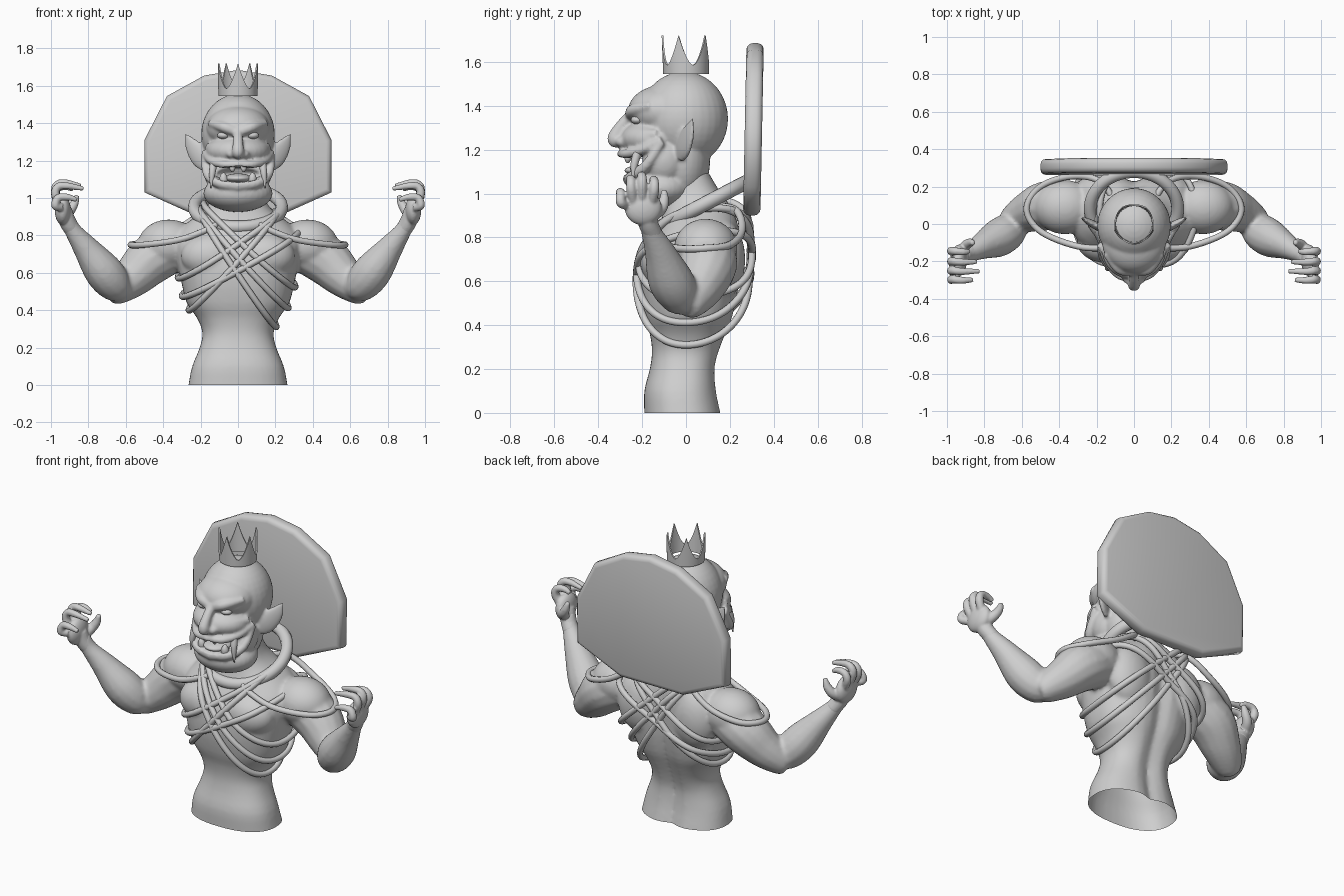
import bpy, bmesh, math
from mathutils import Vector, Matrix
from mathutils.bvhtree import BVHTree

cube = bpy.data.objects.get("Cube")
if cube:
    bpy.data.objects.remove(cube)

clay = bpy.data.materials.new("grey_clay")
clay.use_nodes = True
clay.diffuse_color = (0.62, 0.62, 0.62, 1)
for node in clay.node_tree.nodes:
    if node.type == 'BSDF_PRINCIPLED':
        node.inputs["Base Color"].default_value = clay.diffuse_color


def spline(keys, n=5):
    """Smooth curve through the keys, in any number of dimensions."""
    k = [Vector(p) for p in keys]
    p = [k[0] * 2 - k[1]] + k + [k[-1] * 2 - k[-2]]
    out = []
    for i in range(1, len(p) - 2):
        a, b, c, d = p[i - 1:i + 3]
        for j in range(n):
            t = j / n
            out.append((b * 2 + (c - a) * t + (a * 2 - b * 5 + c * 4 - d) * t * t
                        + (b * 3 - a - c * 3 + d) * t ** 3) * 0.5)
    return out + [k[-1]]


def loft(bm, rings):
    rows = [[bm.verts.new(p) for p in ring] for ring in rings]
    n = len(rows[0])
    for a, b in zip(rows, rows[1:]):
        for i in range(n):
            bm.faces.new((a[i], a[(i + 1) % n], b[(i + 1) % n], b[i]))
    bm.faces.new(rows[0])
    bm.faces.new(rows[-1])
    return [v for row in rows for v in row]


def tube(bm, keys, side=1, seg=14):
    """Tapered tube through (x, y, z, radius) keys."""
    path = spline(keys)
    pts = [Vector((p[0] * side, p[1], p[2])) for p in path]
    rings, old, u = [], None, None
    for i, p in enumerate(pts):
        t = (pts[min(i + 1, len(pts) - 1)] - pts[max(i - 1, 0)]).normalized()
        u = t.orthogonal().normalized() if old is None else old.rotation_difference(t) @ u
        old, w = t, t.cross(u)
        turn = [math.tau * j / seg for j in range(seg)]
        rings.append([p + (u * math.cos(a) + w * math.sin(a)) * path[i][3] for a in turn])
    return loft(bm, rings)


def ball(bm, centre, size):
    m = Matrix.Translation(centre) @ Matrix.Diagonal((*size, 1))
    bmesh.ops.create_uvsphere(bm, u_segments=32, v_segments=20, radius=1, matrix=m)


def pair(bm, centre, size):
    for s in (1, -1):
        ball(bm, (centre[0] * s, centre[1], centre[2]), size)


def bake(ob):
    """Replace an object by its evaluated mesh."""
    bpy.context.view_layer.update()
    graph = bpy.context.evaluated_depsgraph_get()
    mesh = bpy.data.meshes.new_from_object(ob.evaluated_get(graph))
    name = ob.name
    bpy.data.objects.remove(ob)
    mesh.materials.clear()
    mesh.materials.append(clay)
    mesh.shade_smooth()
    new = bpy.data.objects.new(name, mesh)
    bpy.context.collection.objects.link(new)
    return new


def build(name, bm, voxel=0, relax=5, setup=None):
    bmesh.ops.recalc_face_normals(bm, faces=bm.faces[:])
    mesh = bpy.data.meshes.new(name)
    bm.to_mesh(mesh)
    bm.free()
    ob = bpy.data.objects.new(name, mesh)
    bpy.context.collection.objects.link(ob)
    if voxel:
        fuse = ob.modifiers.new("fuse", 'REMESH')
        fuse.mode, fuse.voxel_size = 'VOXEL', voxel
        soft = ob.modifiers.new("relax", 'SMOOTH')
        soft.factor, soft.iterations = 0.5, relax
    if setup:
        setup(ob)
    return bake(ob)


def rope(name, pts, radius):
    curve = bpy.data.curves.new(name, 'CURVE')
    curve.dimensions, curve.bevel_depth, curve.bevel_resolution = '3D', radius, 3
    line = curve.splines.new('NURBS')
    line.points.add(len(pts) - 1)
    for q, p in zip(line.points, pts):
        q.co = (*p, 1)
    line.use_cyclic_u, line.order_u, line.resolution_u = True, 4, 3
    ob = bpy.data.objects.new(name, curve)
    bpy.context.collection.objects.link(ob)
    return bake(ob)


# Torso from sections: height, half width, front, back
sections = [(-.06, .275, -.19, .175), (0, .265, -.19, .165), (.1, .245, -.19, .145),
            (.2, .205, -.165, .14), (.28, .19, -.155, .16), (.36, .22, -.165, .19),
            (.44, .275, -.19, .22), (.56, .305, -.21, .245), (.68, .33, -.205, .255),
            (.78, .34, -.165, .255), (.86, .28, -.12, .245), (.93, .19, -.1, .215),
            (1, .14, -.09, .16), (1.1, .12, -.09, .1)]
bm = bmesh.new()
rings = []
for z, w, front, back in spline(sections, 3):
    ring = []
    for j in range(40):
        c, s = math.cos(math.tau * j / 40), math.sin(math.tau * j / 40)
        x = math.copysign(abs(c) ** 0.85, c) * w
        y = math.copysign(abs(s) ** 0.85, s) * (back - front) / 2 + (front + back) / 2
        if s > 0:  # spine groove
            y -= 0.03 * math.exp(-(x / 0.05) ** 2) * (z < 0.95)
        ring.append((x, y, z))
    rings.append(ring)
loft(bm, rings)
pair(bm, (.14, -.1, .69), (.165, .11, .12))
pair(bm, (.18, .17, .7), (.14, .1, .18))
bmesh.ops.recalc_face_normals(bm, faces=bm.faces[:])
trunk = BVHTree.FromBMesh(bm)

# Shoulders, upper arms and forearms
for s in (1, -1):
    ball(bm, (.37 * s, .09, .75), (.165, .145, .135))
    tube(bm, [(.28, .09, .76, .12), (.45, .1, .68, .135), (.56, .065, .58, .112),
              (.65, .02, .505, .08), (.68, 0, .485, .055)], s)
    tube(bm, [(.61, .01, .52, .065), (.66, -.03, .54, .095), (.725, -.075, .615, .102),
              (.815, -.12, .735, .07), (.885, -.16, .83, .046), (.92, -.18, .9, .045)], s)
body = build("body", bm, 0.011, 7)

# Open cut at the waist
bm = bmesh.new()
bm.from_mesh(body.data)
bmesh.ops.bisect_plane(bm, geom=bm.verts[:] + bm.edges[:] + bm.faces[:],
                       plane_co=(0, 0, 0), plane_no=(0, 0, 1), clear_inner=True)
bm.to_mesh(body.data)
bm.free()

# Hands: palm turned inwards, four curled fingers, thumb at the back
for s, label in ((1, "left"), (-1, "right")):
    bm = bmesh.new()
    tube(bm, [(.875, -.15, .815, .044), (.91, -.175, .87, .045), (.93, -.19, .93, .045)], s)
    ball(bm, (.937 * s, -.195, .935), (.043, .085, .08))
    for y, top, tip in ((-.145, 1.075, .88), (-.2, 1.095, .84),
                        (-.25, 1.08, .825), (-.297, 1.02, .86)):
        tube(bm, [(.945, y * .75 - .05, .95, .024), (.977, y, top - .06, .023),
                  (.962, y, top - .02, .021), (.915, y - .004, top - .015, .019),
                  (tip, y - .002, top - .03, .012)], s)
    tube(bm, [(.925, -.16, .9, .032), (.9, -.115, .93, .028),
              (.875, -.1, .97, .023), (.86, -.1, 1.015, .013)], s)
    build(label + "_hand", bm, 0.006)

# Head: skull, face, muzzle, cheeks, throat and jaw fused together
bm = bmesh.new()
ball(bm, (0, -.01, 1.34), (.197, .202, .216))
ball(bm, (0, -.1, 1.375), (.17, .165, .12))
ball(bm, (0, -.145, 1.25), (.17, .155, .09))
ball(bm, (0, -.02, 1.15), (.165, .13, .2))
ball(bm, (0, -.115, 1.025), (.185, .155, .1))
pair(bm, (.1, -.1, 1.15), (.085, .1, .11))
pair(bm, (.034, -.29, 1.235), (.028, .03, .024))
tube(bm, [(0, -.25, 1.36, .025), (0, -.305, 1.295, .028), (0, -.327, 1.245, .033),
          (0, -.3, 1.225, .02)])
for s in (1, -1):
    tube(bm, [(.01, -.25, 1.355, .028), (.08, -.24, 1.38, .028), (.15, -.16, 1.4, .018)], s)
    tube(bm, [(.05, -.265, 1.25, .022), (.11, -.215, 1.265, .03), (.16, -.13, 1.27, .022)], s)
    tube(bm, [(.18, -.11, 1.245, .018), (.145, -.2, 1.2, .021), (.08, -.275, 1.18, .021),
              (-.01, -.295, 1.18, .02)], s)
    tube(bm, [(.18, -.11, 1.235, .018), (.165, -.18, 1.13, .024), (.1, -.24, 1.08, .028),
              (-.01, -.26, 1.065, .03)], s)
    # Pointed ear, flattened into a blade
    base, flat = Vector((.18 * s, -.02, 1.21)), Vector((.5 * s, -.85, 0)).normalized()
    for v in tube(bm, [(.16, -.03, 1.18, .05), (.205, -.015, 1.22, .06), (.25, .005, 1.28, .045),
                       (.285, .02, 1.345, .006)], s):
        v.co -= flat * (v.co - base).dot(flat) * 0.65
head = build("head", bm, 0.008, 7)

# Mouth hollow, pressed back into the head
mouth, depth = Vector((0, -.27, 1.127)), Vector((.14, .13, .042))
for v in head.data.vertices:
    d = v.co - mouth
    rest = 1 - (d.x / depth.x) ** 2 - (d.z / depth.z) ** 2
    if rest > 0 and abs(d.y) < depth.y * math.sqrt(rest):
        v.co.y = mouth.y + depth.y * math.sqrt(rest)

bm = bmesh.new()
pair(bm, (.077, -.222, 1.335), (.034, .03, .02))
build("eyes", bm)
bm = bmesh.new()
ball(bm, (0, -.19, 1.105), (.075, .09, .026))
build("tongue", bm)
bm = bmesh.new()
for s in (1, -1):
    tube(bm, [(.13, -.22, 1.19, .02), (.138, -.236, 1.13, .017), (.145, -.242, 1.05, .003)], s)
    tube(bm, [(.075, -.23, 1.07, .024), (.078, -.235, 1.11, .021), (.08, -.235, 1.135, .008)], s)
    tube(bm, [(.03, -.26, 1.18, .018), (.03, -.265, 1.155, .015), (.03, -.265, 1.14, .006)], s)
build("teeth", bm)

# Crown with five spikes, the first at the front
bm = bmesh.new()
count = 80
low, high = [], []
for i in range(count):
    a = math.tau * i / count
    gap = abs((i / count * 5 + 0.5) % 1 - 0.5) * 2
    h = 0.04 + 0.135 * (1 - gap) ** 1.7
    r = 0.104 + h * 0.04
    low.append(bm.verts.new((0.104 * math.sin(a), -0.104 * math.cos(a), 1.545)))
    high.append(bm.verts.new((r * math.sin(a), -r * math.cos(a), 1.545 + h)))
for i in range(count):
    j = (i + 1) % count
    bm.faces.new((low[i], low[j], high[j], high[i]))


def thicken(ob):
    ob.modifiers.new("shell", 'SOLIDIFY').thickness = 0.008


crown = build("crown", bm, setup=thicken)
crown.data.set_sharp_from_angle(angle=math.radians(40))

# Faceted back disc with softened rim
half = [(0, 1.685), (.18, 1.655), (.38, 1.545), (.5, 1.31), (.5, 1.03), (.21, .9)]
outline = half + [(-x, z) for x, z in reversed(half[1:])]
bm = bmesh.new()
loft(bm, [[(x, y + (z - 1.3) * 0.02, z) for x, z in outline] for y in (.268, .347)])


def soften(ob):
    bevel = ob.modifiers.new("rim", 'BEVEL')
    bevel.width, bevel.segments, bevel.limit_method = 0.028, 3, 'ANGLE'
    bevel.angle_limit = math.radians(75)


build("back_disc", bm, setup=soften)

# Neck collar
turns = [math.tau * i / 40 for i in range(40)]
rope("neck_collar", [(.235 * math.cos(a), .08 + .2 * math.sin(a), .95 + .105 * math.sin(a))
                     for a in turns], 0.034)

# Shoulder ropes
for s, label in ((1, "left"), (-1, "right")):
    loop = [(.12, -.13, .85), (.3, -.12, .78), (.5, -.04, .75), (.575, .08, .75), (.5, .2, .765),
            (.33, .255, .83), (.17, .22, .93), (.09, .05, .93), (.12, -.13, .85)]
    rope(label + "_shoulder_rope", [(p.x * s, p.y, p.z) for p in spline(loop)[:-1]], 0.017)

# Chest ropes: slanted loops laid on the trunk, slack behind
for n, (s, height, slope) in enumerate([(1, .62, 1.5), (1, .71, 1.1), (1, .8, .9),
                                        (-1, .69, 1.1), (-1, .64, .55), (-1, .78, .65)]):
    centre = Vector((0, 0.03, height))
    along = Vector((s, 0, -slope)).normalized()
    across = Vector((0, 1, 0.12)).normalized()
    pts = []
    for i in range(48):
        a = math.tau * i / 48
        d = along * math.cos(a) + across * math.sin(a)
        hit = trunk.ray_cast(centre + d * 2, -d)[0]
        if hit:
            pts.append(hit + d * (0.018 + 0.045 * max(0, math.sin(a))))
    for _ in range(3):
        pts = [(pts[i - 1] + p * 2 + pts[(i + 1) % len(pts)]) / 4 for i, p in enumerate(pts)]
    rope("chest_rope_%d" % (n + 1), pts, 0.017)
